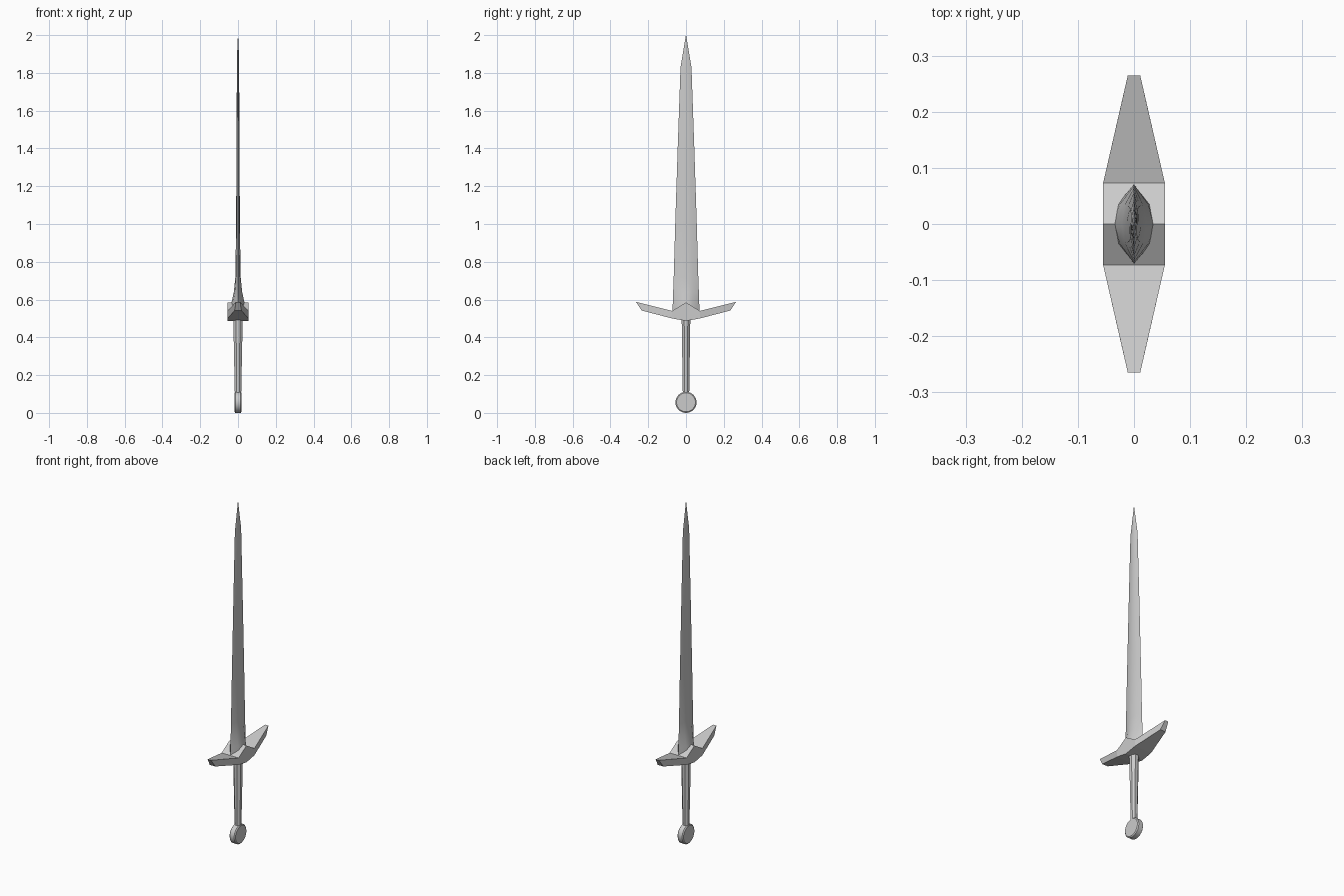
import bpy, bmesh
from math import cos, sin, pi

if "Cube" in bpy.data.objects:
    bpy.data.objects.remove(bpy.data.objects["Cube"])


def finish(name, bm, angle=None):
    bmesh.ops.recalc_face_normals(bm, faces=bm.faces)
    mesh = bpy.data.meshes.new(name)
    bm.to_mesh(mesh)
    bm.free()
    obj = bpy.data.objects.new(name, mesh)
    bpy.context.collection.objects.link(obj)
    if angle:
        bpy.ops.object.select_all(action='DESELECT')
        obj.select_set(True)
        bpy.context.view_layer.objects.active = obj
        bpy.ops.object.shade_smooth_by_angle(angle=angle)
    return obj


def loft(name, sections, angle=None):
    """Skin a list of equal-length closed rings and cap both ends."""
    bm = bmesh.new()
    rings = [[bm.verts.new(p) for p in ring] for ring in sections]
    n = len(rings[0])
    for a, b in zip(rings, rings[1:]):
        for i in range(n):
            j = (i + 1) % n
            bm.faces.new((a[i], a[j], b[j], b[i]))
    bm.faces.new(rings[0])
    bm.faces.new(rings[-1])
    bmesh.ops.remove_doubles(bm, verts=bm.verts, dist=1e-5)
    return finish(name, bm, angle)


# Blade: softly ridged section, flaring into the guard
def blade_ring(z, w, t):
    half = [(0, w), (0.75, w * 0.5), (1, 0), (0.75, -w * 0.5), (0, -w)]
    pts = [(x * t, y) for x, y in half]
    pts += [(-x, y) for x, y in pts[-2:0:-1]]
    return [(x, y, z) for x, y in pts]


stations = [(0.53, 0.071, 0.040), (0.585, 0.070, 0.034), (0.64, 0.068, 0.022),
            (0.72, 0.065, 0.014), (1.0, 0.057, 0.010), (1.4, 0.044, 0.008),
            (1.83, 0.029, 0.006), (1.92, 0.014, 0.004), (2.0, 0.0005, 0.0005)]
loft("blade", [blade_ring(*s) for s in stations], pi / 6)


# Guard: one swept profile, narrowing towards the wing tips
def half_depth(y):
    return 0.055 - max(0, abs(y) - 0.075) / 0.19 * 0.044


top = [(-0.265, 0.588), (-0.073, 0.54), (0, 0.585), (0.073, 0.54), (0.265, 0.588)]
low = [(-0.235, 0.542), (-0.073, 0.5), (0, 0.487), (0.073, 0.5), (0.235, 0.542)]
loft("cross_guard", [
    [(-half_depth(t[0]), *t), (half_depth(t[0]), *t),
     (half_depth(b[0]), *b), (-half_depth(b[0]), *b)]
    for t, b in zip(top, low)])

# Grip: eight-sided, tapering to the pommel
loft("grip", [[(rx * cos((i + 0.5) * pi / 4) * 1.08,
                ry * sin((i + 0.5) * pi / 4) * 1.08, z) for i in range(8)]
              for z, rx, ry in [(0.10, 0.017, 0.017), (0.30, 0.021, 0.020),
                                (0.50, 0.025, 0.023)]])

# Pommel: disc facing sideways with a chamfered rim
loft("pommel", [[(x, r * cos(i * pi / 16), 0.056 + r * sin(i * pi / 16))
                 for i in range(32)]
                for x, r in [(-0.019, 0.050), (-0.014, 0.056),
                             (0.014, 0.056), (0.019, 0.050)]], pi / 6)
